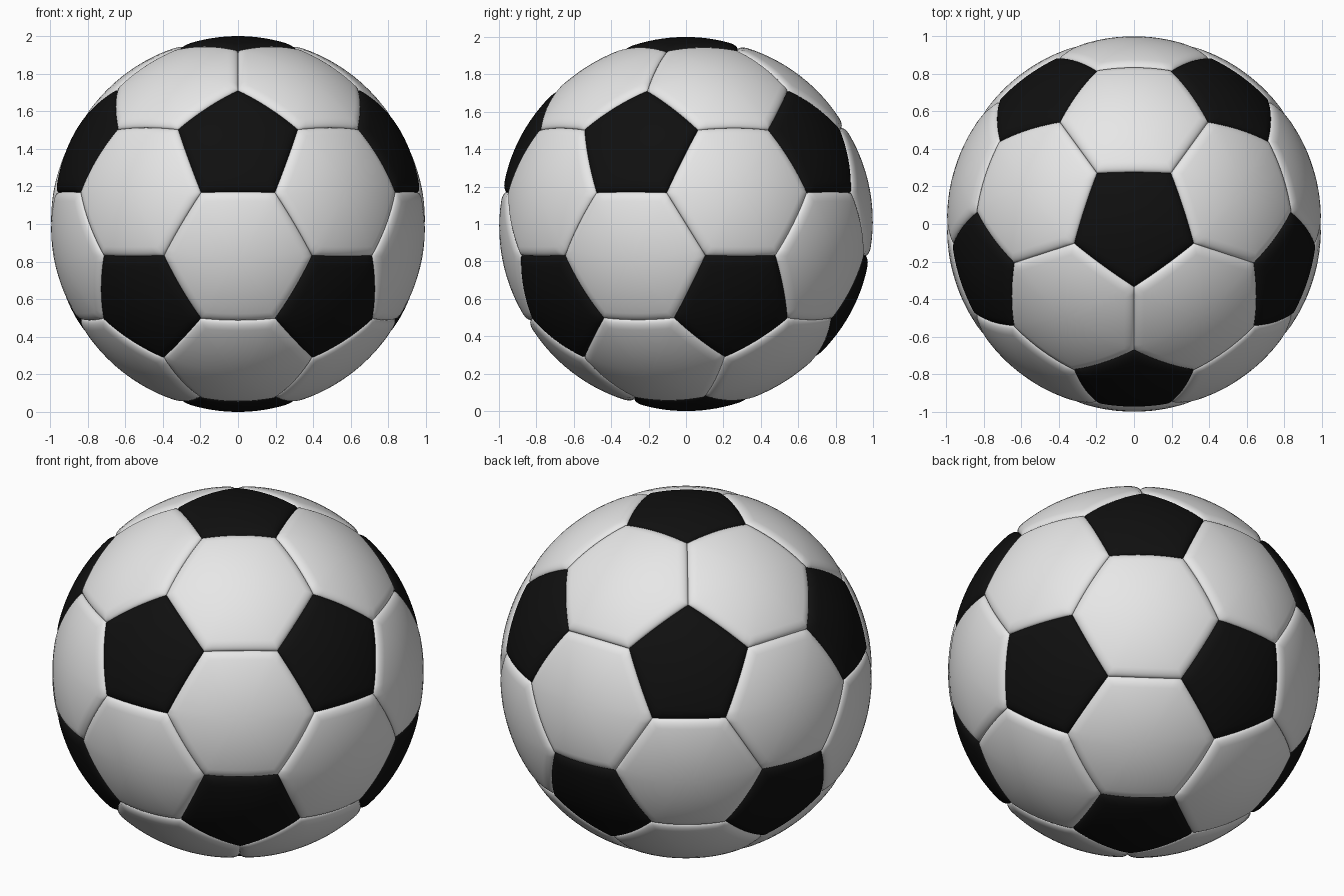
import bpy, bmesh, math
from mathutils import Matrix, Vector

if "Cube" in bpy.data.objects:
    bpy.data.objects.remove(bpy.data.objects["Cube"])

SEAM_W, SEAM_D, PUFF = 0.06, 0.022, 0.006   # seam roll width, depth, slight panel bulge
SIDE_SEGS = 10


def material(name, value):
    m = bpy.data.materials.new(name)
    m.diffuse_color = (value, value, value, 1)
    m.use_nodes = True
    m.node_tree.nodes["Principled BSDF"].inputs["Base Color"].default_value = m.diffuse_color
    return m


def panel_frame():
    """Truncated icosahedron: corner loops of 12 pentagons and 20 hexagons."""
    bm = bmesh.new()
    bmesh.ops.create_icosphere(bm, subdivisions=1, radius=1)
    # turn so that one upper-ring corner faces the front
    ring = next(v.co for v in bm.verts if 0.2 < v.co.z < 0.8)
    turn = Matrix.Rotation(-math.pi / 2 - math.atan2(ring.y, ring.x), 3, 'Z')
    cos = [turn @ v.co for v in bm.verts]
    panels = []
    # hexagons: each triangle with its edges cut at thirds
    for f in bm.faces:
        p = [cos[v.index] for v in f.verts]
        panels.append([p[i].lerp(p[(i + 1) % 3], t) for i in range(3) for t in (1 / 3, 2 / 3)])
    # pentagons: thirds of the edges round each corner, sorted counter-clockwise
    for v in bm.verts:
        c = cos[v.index]
        u = c.orthogonal().normalized()
        w = c.cross(u)
        pts = [c.lerp(cos[e.other_vert(v).index], 1 / 3) for e in v.link_edges]
        panels.append(sorted(pts, key=lambda q: math.atan2(q.dot(w), q.dot(u))))
    bm.free()
    return panels


def add_panel(bm, corners):
    """Pillow-shaped panel: rings from the centre to the rolled seam edge."""
    n = len(corners)
    centre = sum(corners, Vector()) / n
    inner = ((corners[0] + corners[1]) / 2 - centre).length / centre.length
    border = [corners[i].lerp(corners[(i + 1) % n], k / SIDE_SEGS)
              for i in range(n) for k in range(SIDE_SEGS)]
    edge = SEAM_W / inner
    steps = [(1 - edge) * i / 7 for i in range(1, 8)]
    steps += [1 - edge * (1 - math.sin(a * math.pi / 16)) for a in range(1, 9)]
    mid = bm.verts.new(centre.normalized())
    prev = None
    for t in steps:
        roll = max(0.0, 1 - (1 - t) / edge)
        r = 1 - PUFF * t * t - SEAM_D * (1 - math.sqrt(max(0.0, 1 - roll * roll)))
        ring = [bm.verts.new(centre.lerp(b, t).normalized() * r) for b in border]
        for i in range(len(ring)):
            j = (i + 1) % len(ring)
            if prev:
                bm.faces.new((prev[i], ring[i], ring[j], prev[j]))
            else:
                bm.faces.new((mid, ring[i], ring[j]))
        prev = ring


def build(name, panels, mat):
    bm = bmesh.new()
    for p in panels:
        add_panel(bm, p)
    for f in bm.faces:
        f.smooth = True
        if f.normal.length == 0:
            f.normal_update()
    bm.normal_update()
    flip = [f for f in bm.faces if f.normal.dot(f.calc_center_median()) < 0]
    bmesh.ops.reverse_faces(bm, faces=flip)
    me = bpy.data.meshes.new(name)
    bm.to_mesh(me)
    bm.free()
    me.materials.append(mat)
    ob = bpy.data.objects.new(name, me)
    ob.location.z = 1
    bpy.context.collection.objects.link(ob)


frame = panel_frame()
build("white_hexagon_panels", [p for p in frame if len(p) == 6], material("white leather", 0.8))
build("black_pentagon_panels", [p for p in frame if len(p) == 5], material("black leather", 0.005))
